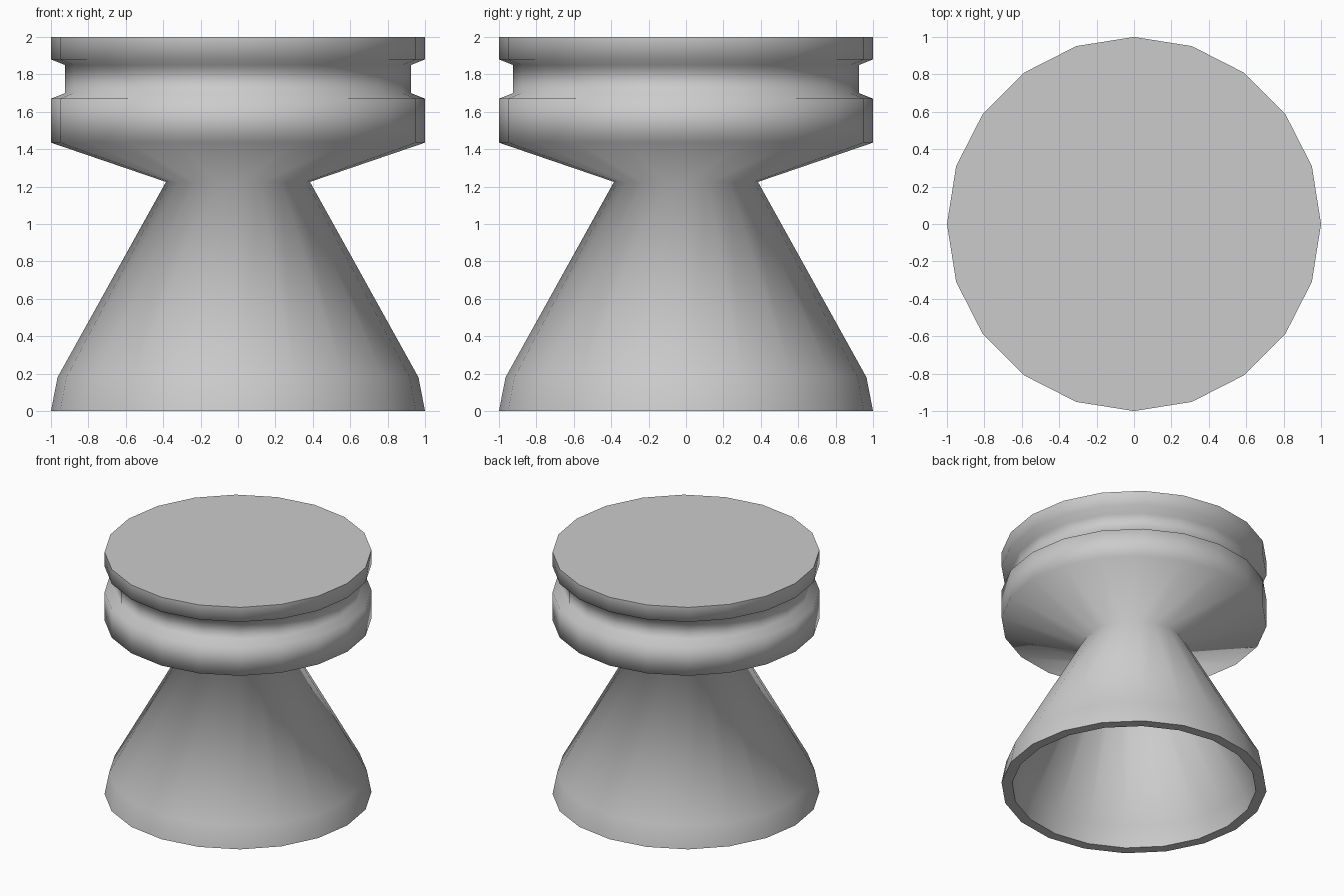
import bpy, bmesh, math

if "Cube" in bpy.data.objects:
    bpy.data.objects.remove(bpy.data.objects["Cube"])

SIDES = 20

# Outer wall from foot to top, then the hollow inside back down (radius, height)
OUTER = [(1.0, 0.0), (0.965, 0.18), (0.385, 1.225), (1.0, 1.435), (1.0, 1.67),
         (0.925, 1.70), (0.925, 1.85), (1.0, 1.88), (1.0, 2.0)]
INNER = [(0.92, 0.0), (0.89, 0.16), (0.30, 1.25), (0.92, 1.48), (0.92, 1.61),
         (0.845, 1.65), (0.845, 1.92)]


def ring(bm, radius, z):
    step = 2 * math.pi / SIDES
    return [bm.verts.new((radius * math.cos(i * step), radius * math.sin(i * step), z))
            for i in range(SIDES)]


def bridge(bm, low, high, smooth=True):
    for i in range(SIDES):
        j = (i + 1) % SIDES
        bm.faces.new((low[i], low[j], high[j], high[i])).smooth = smooth


def wall(bm, profile):
    rings = [ring(bm, r, z) for r, z in profile]
    for low, high in zip(rings, rings[1:]):
        bridge(bm, low, high)
    bm.faces.new(rings[-1]).smooth = False  # flat cap
    return rings


bm = bmesh.new()
outside = wall(bm, OUTER)
inside = wall(bm, INNER)
bridge(bm, outside[0], inside[0], smooth=False)  # flat foot rim
bmesh.ops.recalc_face_normals(bm, faces=bm.faces)

mesh = bpy.data.meshes.new("grooved_pedestal")
bm.to_mesh(mesh)
bm.free()
pedestal = bpy.data.objects.new("grooved_pedestal", mesh)
bpy.context.collection.objects.link(pedestal)
